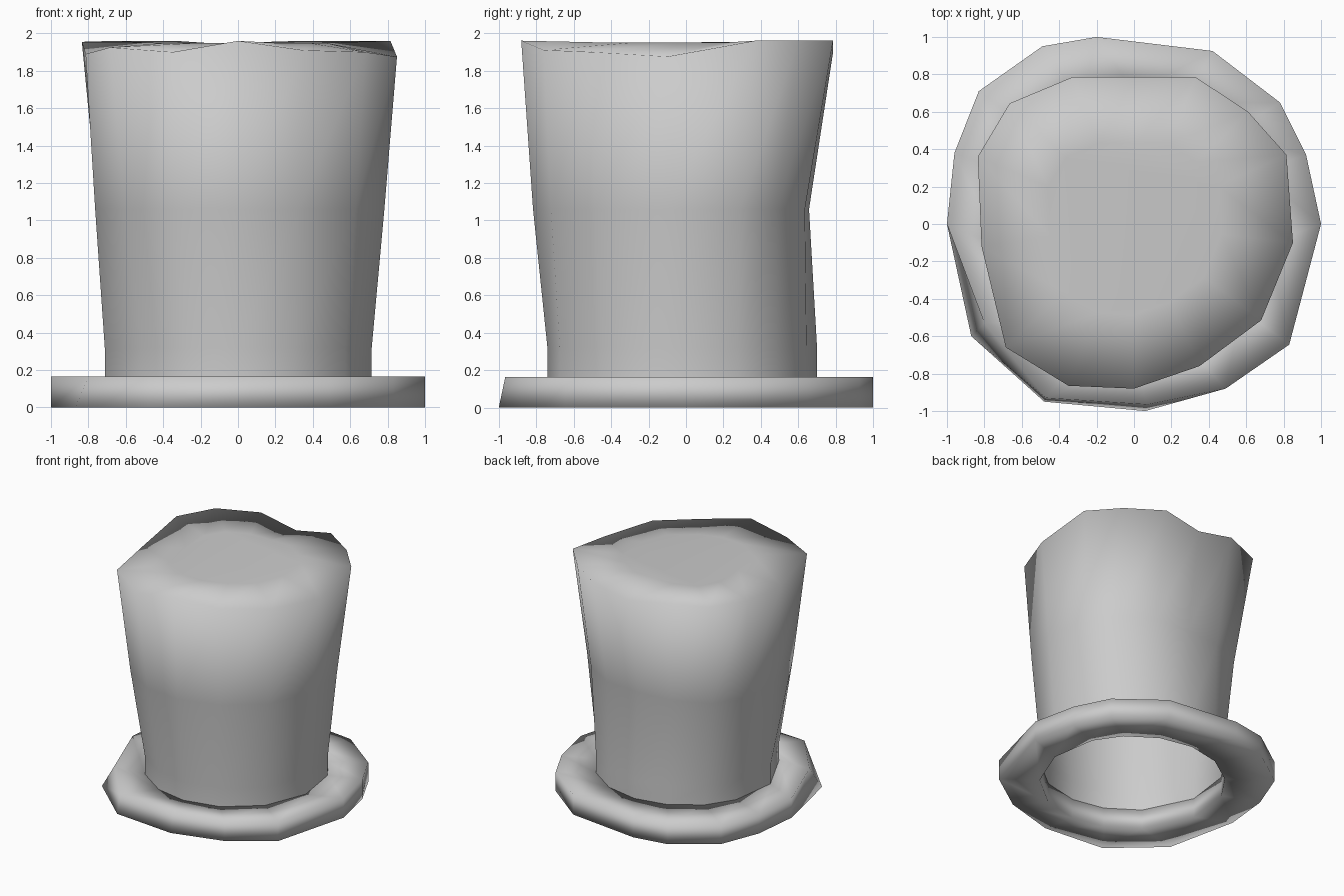
import bpy
import math

if "Cube" in bpy.data.objects:
    bpy.data.objects.remove(bpy.data.objects["Cube"])

# Fourteen-sided outlines (x, y), counter-clockwise from the right side
BRIM = [(1, 0), (.92, .37), (.78, .65), (.42, .925), (-.2, 1), (-.49, .95), (-.83, .71),
        (-.96, .38), (-1, 0), (-.87, -.6), (-.48, -.95), (.06, -1), (.49, -.88), (.83, -.645)]
RIM = [(.85, -.1), (.815, .37), (.61, .6), (.33, .785), (0, .785), (-.33, .785), (-.665, .645),
       (-.835, .36), (-.815, -.12), (-.685, -.66), (-.35, -.865), (0, -.88), (.35, -.76), (.68, -.515)]
RIM_Z = [1.875, 1.96, 1.96, 1.96, 1.895, 1.96, 1.96, 1.955, 1.89, 1.925, 1.9, 1.96, 1.91, 1.9]
N = len(RIM)


def at(points, z):
    return [(x, y, z) for x, y in points]


def loft(name, rings, wrap=False, cap=False):
    """Bridge matching rings with quads and shade smooth."""
    verts = [v for ring in rings for v in ring]
    faces = []
    count = len(rings)
    for r in range(count if wrap else count - 1):
        a, b = r * N, (r + 1) % count * N
        for i in range(N):
            j = (i + 1) % N
            faces.append((a + i, a + j, b + j, b + i))
    if cap:
        faces.append(tuple((count - 1) * N + i for i in range(N)))
    mesh = bpy.data.meshes.new(name)
    mesh.from_pydata(verts, [], faces)
    mesh.shade_smooth()
    obj = bpy.data.objects.new(name, mesh)
    bpy.context.collection.objects.link(obj)
    return obj


# Round base of the crown, aligned with the corners of the rim
base = []
for x, y in RIM:
    a = math.atan2(y, x)
    base.append((.72 * math.cos(a), .72 * math.sin(a) - .02))

# Middle of the crown, pinched in at the back
middle = []
for (bx, by), (rx, ry) in zip(base, RIM):
    y = by * .45 + ry * .55
    middle.append(((bx + rx) / 2, y * .88 if y > 0 else y))

# Brim: thick ring with one corner leaning in at the front left
brim_top = list(BRIM)
brim_top[9:12] = [(-.8, -.53), (-.47, -.93), (.07, -.965)]
loft("brim", [at(base, 0), at(base, .165), at(brim_top, .165), at(BRIM, 0)][::-1], wrap=True)

# Crown: open shell with an uneven rim and a flat top
rim = [(x, y, z) for (x, y), z in zip(RIM, RIM_Z)]
plateau = [(x * .55, y * .55, 1.95) for x, y in RIM]
loft("crown", [at(base, .165), at(base, .32), at(middle, 1.06), rim, plateau], cap=True)
